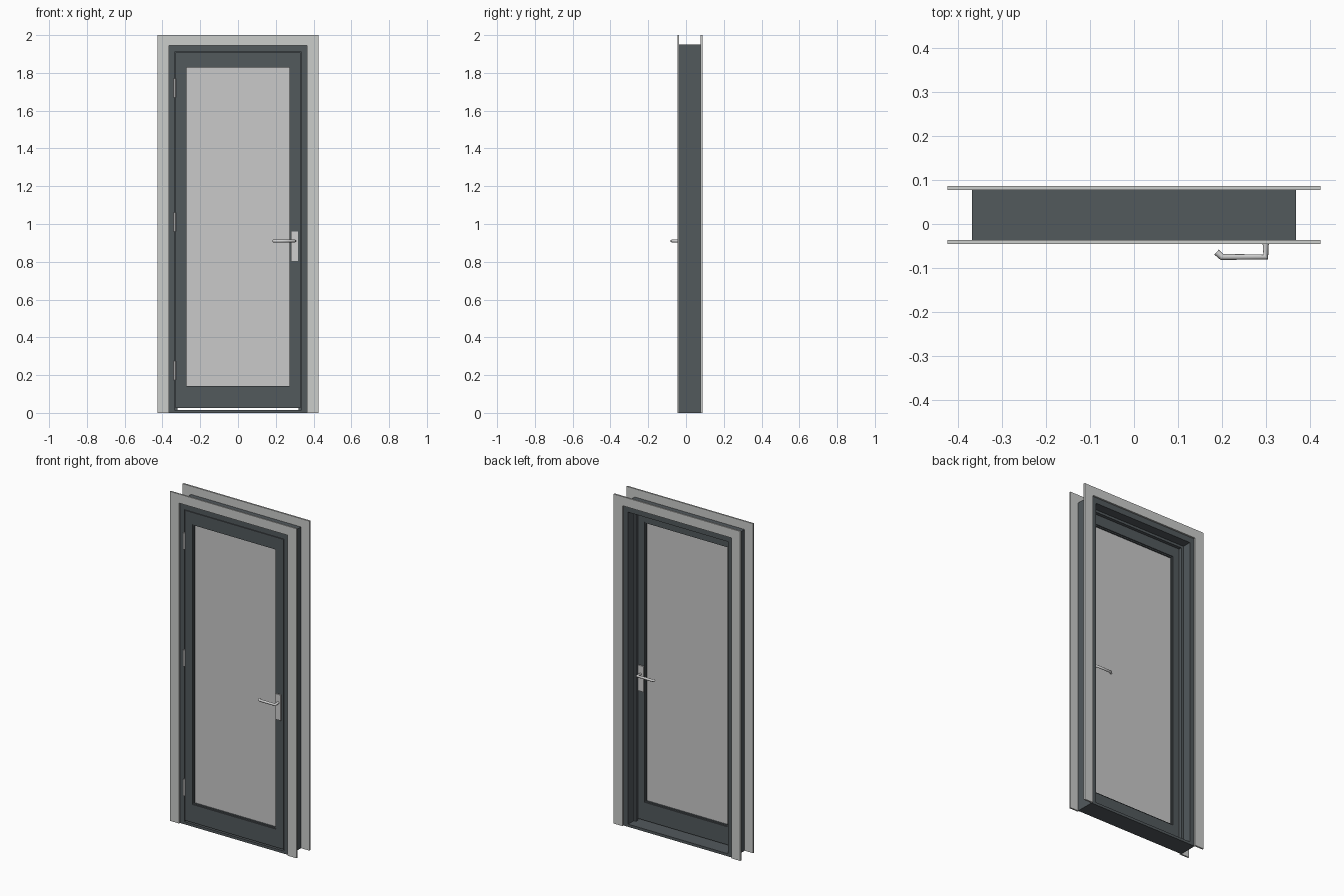
import bpy, bmesh

cube = bpy.data.objects.get("Cube")
if cube:
    bpy.data.objects.remove(cube, do_unlink=True)


def material(name, rgb):
    m = bpy.data.materials.new(name)
    m.use_nodes = True
    m.diffuse_color = (*rgb, 1)
    m.node_tree.nodes["Principled BSDF"].inputs["Base Color"].default_value = (*rgb, 1)
    return m


dark = material("charcoal paint", (0.085, 0.1, 0.108))
trim = material("pale grey trim", (0.6, 0.61, 0.6))
pane = material("frosted grey glass", (0.59, 0.59, 0.59))
metal = material("satin metal", (0.62, 0.62, 0.62))


def prism(name, outline, y0, y1, mat):
    """Extrude an x-z outline along y."""
    bm = bmesh.new()
    face = bm.faces.new([bm.verts.new((x, y0, z)) for x, z in outline])
    moved = bmesh.ops.extrude_face_region(bm, geom=[face])["geom"]
    bmesh.ops.translate(bm, vec=(0, y1 - y0, 0),
                        verts=[v for v in moved if isinstance(v, bmesh.types.BMVert)])
    bmesh.ops.recalc_face_normals(bm, faces=bm.faces)
    mesh = bpy.data.meshes.new(name)
    bm.to_mesh(mesh)
    bm.free()
    mesh.materials.append(mat)
    ob = bpy.data.objects.new(name, mesh)
    bpy.context.collection.objects.link(ob)
    return ob


def box(name, x0, x1, y0, y1, z0, z1, mat):
    return prism(name, [(x0, z0), (x1, z0), (x1, z1), (x0, z1)], y0, y1, mat)


def ring(name, outer, inner, y0, y1, mat):
    """Rectangular frame; outer and inner are (half width, bottom, top)."""
    (a, b, t), (c, d, e) = outer, inner
    for side, s in (("left", 1), ("right", -1)):
        box(f"{name}_{side}", s * c, s * a, y0, y1, b, t, mat)
    box(f"{name}_top", -c, c, y0, y1, e, t, mat)
    box(f"{name}_bottom", -c, c, y0, y1, b, d, mat)


FRONT, BACK = -0.036, 0.077      # jamb faces
DOOR_BACK = 0.0
MID = (FRONT + DOOR_BACK) / 2

# Mitred casings on both wall faces
for place, y0, y1 in (("front", -0.045, FRONT), ("back", BACK, 0.087)):
    for side, s in (("left", 1), ("right", -1)):
        prism(f"{place}_casing_{side}",
              [(s * 0.425, 0), (s * 0.425, 2), (s * 0.365, 1.945), (s * 0.365, 0)],
              y0, y1, trim)
    prism(f"{place}_casing_top",
          [(-0.425, 2), (0.425, 2), (0.365, 1.945), (-0.365, 1.945)], y0, y1, trim)

# Jambs, head, sill and door stops
for side, s in (("left", 1), ("right", -1)):
    box(f"jamb_{side}", s * 0.335, s * 0.369, FRONT, BACK, 0, 1.95, dark)
    box(f"stop_{side}", s * 0.32, s * 0.335, 0.003, 0.022, 0.016, 1.91, dark)
box("jamb_head", -0.335, 0.335, FRONT, BACK, 1.91, 1.95, dark)
box("stop_head", -0.32, 0.32, 0.003, 0.022, 1.895, 1.91, dark)
box("sill", -0.335, 0.335, FRONT, BACK, 0, 0.016, dark)

# Door leaf with glazing beads and pane
ring("door_leaf", (0.332, 0.025, 1.907), (0.28, 0.135, 1.835), FRONT, DOOR_BACK, dark)
ring("glazing_bead", (0.28, 0.135, 1.835), (0.273, 0.142, 1.828),
     FRONT + 0.006, DOOR_BACK - 0.006, dark)
box("glass_pane", -0.273, 0.273, MID - 0.004, MID + 0.004, 0.142, 1.828, pane)

# Hinge knuckles
for i, z in enumerate((0.225, 1.01, 1.72)):
    bpy.ops.mesh.primitive_cylinder_add(vertices=16, radius=0.006, depth=0.1,
                                        location=(-0.335, -0.038, z))
    hinge = bpy.context.object
    hinge.name = f"hinge_{i + 1}"
    hinge.data.materials.append(metal)
    bpy.ops.object.shade_smooth_by_angle()

# Lever handle and plate on each face of the door
for place, face, d in (("front", FRONT, -1), ("back", DOOR_BACK, 1)):
    box(f"{place}_handle_plate", 0.281, 0.317, face, face + d * 0.007, 0.805, 0.96, metal)
    curve = bpy.data.curves.new(f"{place}_lever", "CURVE")
    curve.dimensions = "3D"
    curve.bevel_depth = 0.0075
    curve.bevel_resolution = 3
    curve.use_fill_caps = True
    path = [(0.3, 0), (0.3, 0.039), (0.2, 0.039), (0.188, 0.028)]
    spline = curve.splines.new("POLY")
    spline.points.add(len(path) - 1)
    for p, (x, reach) in zip(spline.points, path):
        p.co = (x, face + d * reach, 0.91, 1)
    curve.materials.append(metal)
    bpy.context.collection.objects.link(bpy.data.objects.new(f"{place}_lever", curve))
